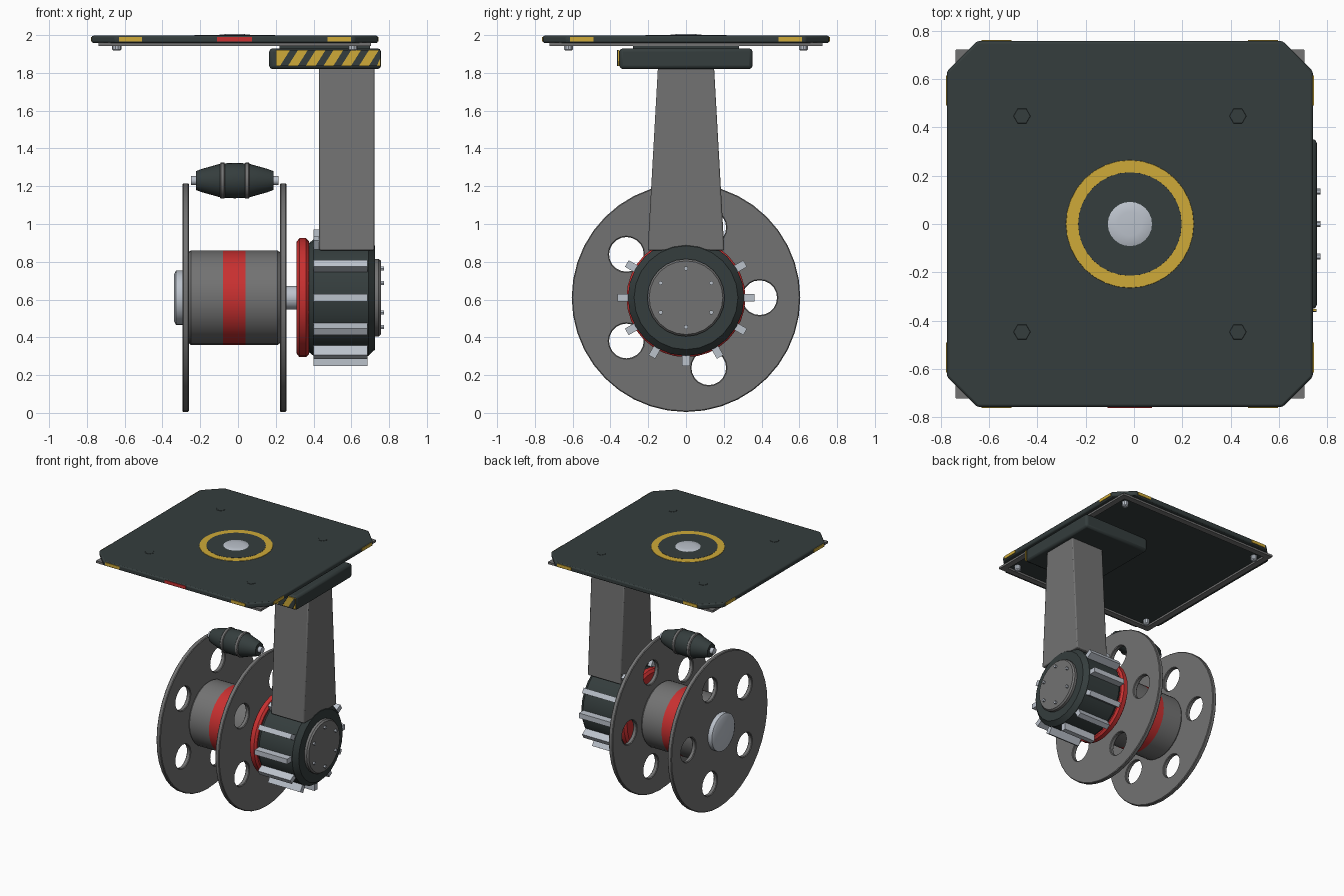
import bpy, bmesh
from math import sin, cos, pi, radians
from mathutils import Matrix, Vector

cube = bpy.data.objects.get("Cube")
if cube:
    bpy.data.objects.remove(cube, do_unlink=True)


def material(name, r, g, b):
    m = bpy.data.materials.new(name)
    m.use_nodes = True
    m.diffuse_color = (r, g, b, 1)
    m.node_tree.nodes["Principled BSDF"].inputs["Base Color"].default_value = (r, g, b, 1)
    return m


DARK = material("dark_slate", 0.035, 0.047, 0.047)
GREY = material("mid_grey", 0.17, 0.17, 0.17)
STEEL = material("light_steel", 0.5, 0.54, 0.6)
YELLOW = material("warning_yellow", 0.62, 0.4, 0.04)
RED = material("signal_red", 0.58, 0.03, 0.03)

AXLE = Vector((0, 0, 0.61))   # axis shared by drum and hub
PX = -0.017                   # plate centre in x


def finish(name, bm, mats, bevel=0, smooth=True):
    bmesh.ops.recalc_face_normals(bm, faces=bm.faces[:])
    me = bpy.data.meshes.new(name)
    bm.to_mesh(me)
    bm.free()
    ob = bpy.data.objects.new(name, me)
    bpy.context.collection.objects.link(ob)
    for m in mats:
        me.materials.append(m)
    if bevel:
        mod = ob.modifiers.new("Bevel", "BEVEL")
        mod.width, mod.segments, mod.limit_method = bevel, 2, "ANGLE"
    if smooth:
        soften(ob)
    return ob


def soften(ob):
    bpy.ops.object.select_all(action="DESELECT")
    ob.select_set(True)
    bpy.context.view_layer.objects.active = ob
    bpy.ops.object.shade_smooth_by_angle(angle=radians(35))


def box(name, lo, hi, mat, bevel=0, turn=None):
    bm = bmesh.new()
    lo, hi = Vector(lo), Vector(hi)
    bmesh.ops.create_cube(bm, size=1, matrix=Matrix.Translation((lo + hi) / 2) @ Matrix.Diagonal((*(hi - lo), 1)))
    if turn:
        bm.transform(turn)
    return finish(name, bm, [mat], bevel, smooth=bevel > 0)


def lathe(name, profile, mat, centre, sides=32, upright=False):
    """Spin (position, radius) pairs about the x axis, or about z if upright."""
    bm = bmesh.new()
    rings = []
    for t, r in profile:
        ring = []
        for i in range(sides):
            a = 2 * pi * i / sides
            p = (r * cos(a), r * sin(a), t) if upright else (t, r * cos(a), r * sin(a))
            ring.append(bm.verts.new(Vector(p) + Vector(centre)))
        rings.append(ring)
    for a, b in zip(rings, rings[1:]):
        for i in range(sides):
            j = (i + 1) % sides
            bm.faces.new((a[i], a[j], b[j], b[i]))
    bm.faces.new(rings[0])
    bm.faces.new(rings[-1])
    return finish(name, bm, [mat])


def prism(name, outline, lo, hi, axis, mat, bevel=0):
    """Extrude a 2D outline along y or z."""
    bm = bmesh.new()
    place = (lambda u, v, t: (u, t, v)) if axis == "y" else (lambda u, v, t: (u, v, t))
    a = [bm.verts.new(place(u, v, lo)) for u, v in outline]
    b = [bm.verts.new(place(u, v, hi)) for u, v in outline]
    bm.faces.new(a)
    bm.faces.new(b)
    for i in range(len(a)):
        j = (i + 1) % len(a)
        bm.faces.new((a[i], a[j], b[j], b[i]))
    return finish(name, bm, [mat], bevel)


# Reel flanges: round sheets with five holes
def flange(name, x):
    cu = bpy.data.curves.new(name, "CURVE")
    cu.dimensions, cu.fill_mode = "2D", "BOTH"
    cu.extrude, cu.bevel_depth, cu.bevel_resolution = 0.012, 0.005, 0
    hole = [(0.39 * sin(2 * pi * k / 5), 0.39 * cos(2 * pi * k / 5), 0.097, 20) for k in range(5)]
    for cx, cy, r, n in [(0, 0, 0.6, 40)] + hole:
        sp = cu.splines.new("POLY")
        sp.points.add(n - 1)
        for i, p in enumerate(sp.points):
            p.co = (cx + r * cos(2 * pi * i / n), cy + r * sin(2 * pi * i / n), 0, 1)
        sp.use_cyclic_u = True
    cu.materials.append(GREY)
    ob = bpy.data.objects.new(name, cu)
    bpy.context.collection.objects.link(ob)
    ob.location = AXLE + Vector((x, 0, 0))
    ob.rotation_euler = (0, pi / 2, 0)
    bpy.ops.object.select_all(action="DESELECT")
    ob.select_set(True)
    bpy.context.view_layer.objects.active = ob
    bpy.ops.object.convert(target="MESH")
    soften(bpy.context.object)


flange("outer_flange", -0.277)
flange("inner_flange", 0.239)

# Drum with red band, axle and end cap
lathe("drum_outer", [(-0.27, 0.235), (-0.25, 0.25), (-0.08, 0.25)], GREY, AXLE)
lathe("drum_band", [(-0.08, 0.25), (0.04, 0.25)], RED, AXLE)
lathe("drum_inner", [(0.04, 0.25), (0.21, 0.25), (0.23, 0.235)], GREY, AXLE)
lathe("axle", [(0.23, 0.063), (0.33, 0.063)], STEEL, AXLE, 20)
lathe("end_cap", [(-0.338, 0.125), (-0.328, 0.145), (-0.28, 0.145)], STEEL, AXLE, 28)

# Motor hub with cooling fins and bolted cover
lathe("hub_ring", [(0.31, 0.295), (0.325, 0.315), (0.36, 0.315), (0.375, 0.3)], RED, AXLE)
lathe("hub", [(0.365, 0.28), (0.4, 0.308), (0.69, 0.308), (0.725, 0.275)], DARK, AXLE, 24)
lathe("hub_cover", [(0.72, 0.205), (0.745, 0.205), (0.757, 0.195)], GREY, AXLE, 24)
for k in range(12):
    turn = Matrix.Translation(AXLE) @ Matrix.Rotation(k * pi / 6, 4, "X")
    box(f"fin_{k}", (0.4, 0.28, -0.02), (0.685, 0.362, 0.02), STEEL, turn=turn)
for k in range(6):
    a = pi / 2 + k * pi / 3
    lathe(f"cover_bolt_{k}", [(0.75, 0.012), (0.772, 0.012)], STEEL,
          AXLE + Vector((0, 0.155 * cos(a), 0.155 * sin(a))), 6)

# Tapered arm
bm = bmesh.new()
arm = bmesh.ops.create_cube(bm, size=1)["verts"]
for v in arm:
    top = v.co.z > 0
    half = 0.148 if top else 0.203
    v.co = (0.43 if v.co.x < 0 else 0.722, half if v.co.y > 0 else -half, 1.84 if top else 0.86)
finish("arm", bm, [GREY], 0.008)

# Mounting block with hazard stripes on its front
box("mounting_block", (0.165, -0.352, 1.82), (0.757, 0.352, 1.93), DARK, 0.018)
box("block_spacer", (0.22, -0.28, 1.92), (0.7, 0.28, 1.965), DARK)
box("hazard_plate", (0.2, -0.36, 1.836), (0.755, -0.351, 1.92), YELLOW)
for k in range(6):
    x = 0.222 + k * 0.094
    right = min(x + 0.095, 0.755)
    prism(f"hazard_stripe_{k}", [(x, 1.836), (x + 0.042, 1.836), (right, 1.92), (x + 0.053, 1.92)]
          if k < 5 else [(x, 1.836), (x + 0.042, 1.836), (right, 1.88), (right, 1.92), (x + 0.053, 1.92)],
          -0.364, -0.358, "y", DARK)

# Top plate with clipped corners
H, C = 0.758, 0.632
corner = [(H, C), (C, H)]
outline = []
for sx, sy in ((1, 1), (-1, 1), (-1, -1), (1, -1)):
    pts = corner if sx * sy > 0 else corner[::-1]
    outline += [(PX + sx * u, sy * v) for u, v in pts]
prism("top_plate", outline, 1.958, 1.997, "z", DARK, 0.01)

# Coloured markers round the plate edge
for q in range(4):
    turn = Matrix.Translation((PX, 0, 0)) @ Matrix.Rotation(q * pi / 2, 4, "Z")
    for s in (-1, 1):
        box(f"edge_marker_{q}_{s}", (s * 0.552 - 0.062, -0.762, 1.966), (s * 0.552 + 0.062, -0.754, 1.99), YELLOW, turn=turn)
    # Frame rail under each side
    box(f"frame_rail_{q}", (-0.72, -0.722, 1.943), (0.72, -0.675, 1.96), GREY, turn=turn)
box("front_marker", (-0.11, -0.762, 1.966), (0.075, -0.754, 1.99), RED)

# Underside bolts and hexagonal sockets on top
for sx in (-1, 1):
    for sy in (-1, 1):
        lathe(f"plate_bolt_{sx}_{sy}", [(1.918, 0.018), (1.925, 0.024), (1.965, 0.024)], STEEL,
              (PX + sx * 0.625, sy * 0.622, 0), 10, True)
        lathe(f"hex_socket_{sx}_{sy}", [(1.99, 0.04), (1.999, 0.034)], DARK,
              (PX + sx * 0.447, sy * 0.447, 0), 6, True)

# Central pivot: yellow ring, dark collar, steel dome
centre = (PX, 0, 0)
lathe("pivot_ring", [(1.99, 0.268), (1.999, 0.264), (1.999, 0.216)], YELLOW, centre, 32, True)
lathe("pivot_collar", [(1.99, 0.216), (2.0, 0.214)], DARK, centre, 32, True)
lathe("pivot_dome", [(1.995, 0.1), (2.001, 0.09), (2.005, 0.05), (2.006, 0.01)], STEEL, centre, 24, True)

# Barrel-shaped roller between the flanges
roller = Vector((0, 0, 1.23))
lathe("roller_pin", [(-0.25, 0.024), (0.215, 0.024)], STEEL, roller, 14)
lathe("roller", [(-0.222, 0.05), (-0.19, 0.062), (-0.09, 0.09), (-0.017, 0.094),
                 (0.055, 0.09), (0.155, 0.062), (0.187, 0.05)], DARK, roller, 24)
for side, x in (("outer", -0.082), ("inner", 0.048)):
    lathe(f"roller_band_{side}", [(x - 0.013, 0.09), (x - 0.008, 0.096), (x + 0.008, 0.096), (x + 0.013, 0.09)],
          GREY, roller, 24)
